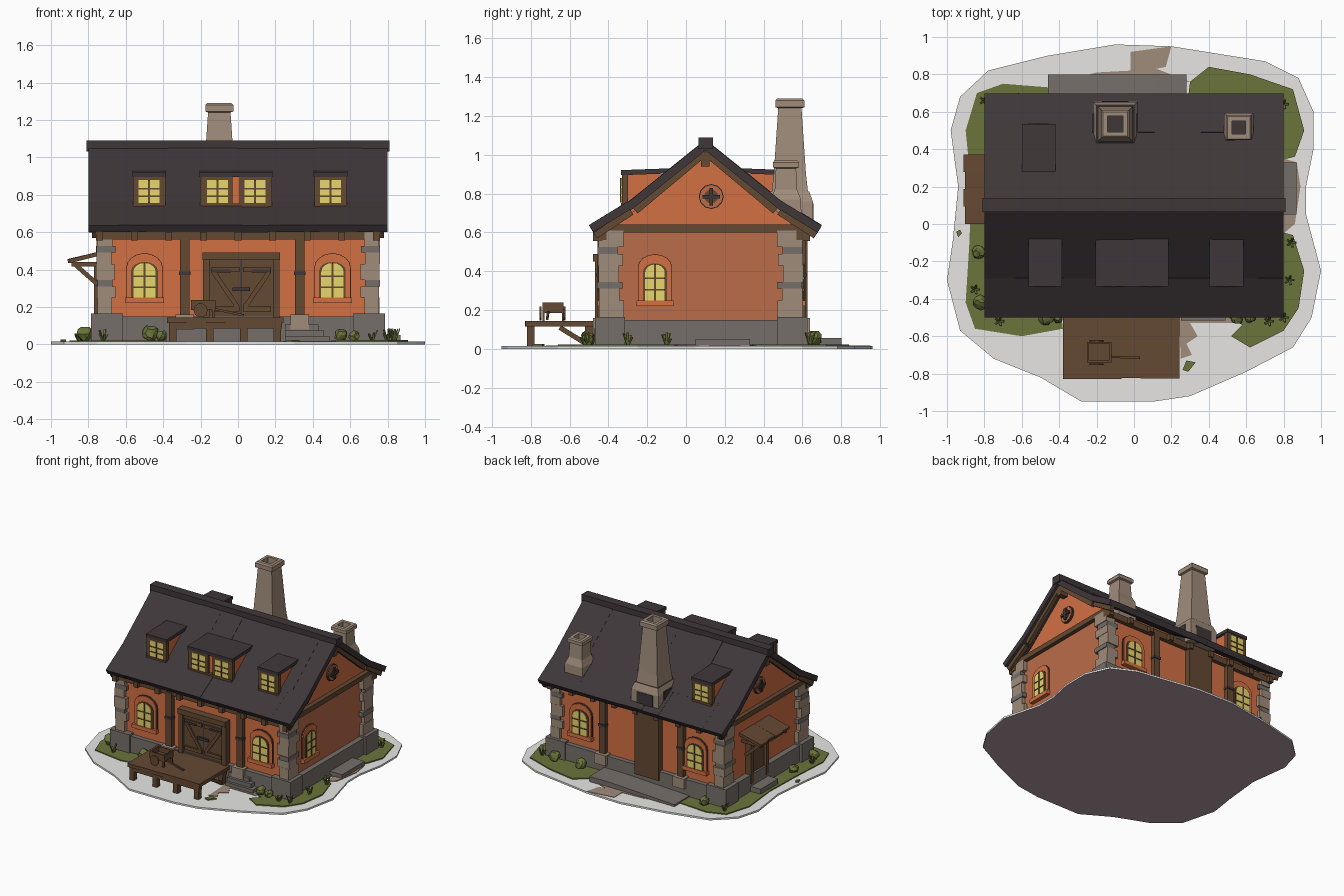
import bpy, bmesh, math, random
from mathutils import Matrix, Vector

random.seed(4)
if "Cube" in bpy.data.objects:
    bpy.data.objects.remove(bpy.data.objects["Cube"])


def material(name, *rgb):
    m = bpy.data.materials.new(name)
    m.use_nodes = True
    col = [((c / 255 + .055) / 1.055) ** 2.4 for c in rgb] + [1]
    m.diffuse_color = col
    m.node_tree.nodes["Principled BSDF"].inputs["Base Color"].default_value = col
    return m


SNOW = material("snow", 255, 254, 252)
GRASS = material("grass", 107, 116, 59)
PLASTER = material("orange plaster", 211, 112, 68)
WORN = material("worn plaster", 187, 108, 73)
ROOF = material("dark roof", 63, 55, 57)
WOOD = material("brown wood", 100, 72, 50)
STONE = material("warm stone", 160, 140, 123)
BASE = material("grey stone", 118, 111, 106)
GLASS = material("lit window", 243, 226, 114)
UNDER = material("underside", 177, 154, 163)

I = Matrix()


def finish(name, mats, bm, M=I, rule=None):
    bm.transform(M)
    bmesh.ops.recalc_face_normals(bm, faces=bm.faces)
    for f in bm.faces:
        f.normal_update()
        if rule:
            f.material_index = rule(f)
    me = bpy.data.meshes.new(name)
    bm.to_mesh(me)
    bm.free()
    for m in mats:
        me.materials.append(m)
    ob = bpy.data.objects.new(name, me)
    bpy.context.collection.objects.link(ob)
    return ob


def box(name, mat, x0, x1, y0, y1, z0, z1, M=I):
    bm = bmesh.new()
    S = Matrix.Diagonal((x1 - x0, y1 - y0, z1 - z0, 1))
    T = Matrix.Translation(((x0 + x1) / 2, (y0 + y1) / 2, (z0 + z1) / 2))
    bmesh.ops.create_cube(bm, size=1, matrix=T @ S)
    return finish(name, [mat], bm, M)


def extrude(name, mats, pts, y0, y1, M=I, rule=None):
    """Extrude an x-z outline along y."""
    bm = bmesh.new()
    a, b = [[bm.verts.new((x, y, z)) for x, z in pts] for y in (y0, y1)]
    bm.faces.new(a)
    bm.faces.new(b[::-1])
    for i in range(len(pts)):
        j = (i + 1) % len(pts)
        bm.faces.new((a[i], b[i], b[j], a[j]))
    return finish(name, mats, bm, M, rule)


def beam(name, mat, a, b, w, h, M=I):
    a, b = Vector(a), Vector(b)
    R = (b - a).to_track_quat('Y', 'Z').to_matrix().to_4x4()
    return box(name, mat, -w / 2, w / 2, 0, (b - a).length, -h / 2, h / 2, M @ Matrix.Translation(a) @ R)


def stack(name, mat, cx, cy, rings):
    """Square tapered stack with a dark flue in the last ring."""
    bm = bmesh.new()
    loops = [[bm.verts.new((cx + sx * r, cy + sy * r, z)) for sx, sy in ((-1, -1), (1, -1), (1, 1), (-1, 1))]
             for r, z in rings]
    for lo, hi in zip(loops, loops[1:]):
        for i in range(4):
            j = (i + 1) % 4
            bm.faces.new((lo[i], lo[j], hi[j], hi[i]))
    bm.faces.new(loops[0][::-1])
    flue = bm.faces.new(loops[-1])
    return finish(name, [mat, ROOF], bm, I, lambda f: int(f == flue))


def turn(deg):
    return Matrix.Rotation(math.radians(deg), 4, 'Z')


FLAT = Matrix.Rotation(math.radians(-90), 4, 'X')   # outline x-z becomes x-y
SIDE = turn(90)                                     # outline x-z becomes y-z
FRONT = Matrix.Translation((0, -.42, 0))
RIGHT = Matrix.Translation((.72, 0, 0)) @ turn(90)
BACK = Matrix.Translation((0, .58, 0)) @ turn(180)
LEFT = Matrix.Translation((-.72, 0, 0)) @ turn(-90)

# Ground with snow, grass and dirt patches
ground = [(.2, .95), (-.1, .96), (-.46, .9), (-.78, .82), (-.93, .68), (-.98, .5), (-.94, .2), (-.97, -.1),
          (-1, -.3), (-.93, -.57), (-.75, -.72), (-.5, -.82), (-.28, -.95), (.1, -.95), (.3, -.92), (.6, -.79),
          (.85, -.66), (.95, -.5), (1, -.25), (.92, .05), (.92, .2), (.96, .4), (.96, .6), (.88, .78), (.7, .87),
          (.45, .91)]
extrude("snowy_ground", [SNOW, UNDER], ground, -.014, 0, FLAT, lambda f: int(f.normal.z < -.5))
patches = {
    "dirt_path_back": (STONE, [(-.02, .82), (-.02, .92), (.2, .95), (.17, .84), (.12, .83), (.3, .76), (-.4, .76), (-.2, .81)]),
    "dirt_path_front": (STONE, [(.24, -.5), (.25, -.72), (.31, -.7), (.28, -.64), (.34, -.6), (.3, -.53), (.53, -.53), (.5, -.48)]),
    "dirt_right": (STONE, [(.8, -.05), (.86, 0), (.89, .2), (.87, .33), (.8, .35)]),
    "grass_left": (GRASS, [(-.4, .6), (-.45, .73), (-.7, .75), (-.84, .7), (-.9, .5), (-.87, .2), (-.88, -.1),
                           (-.9, -.42), (-.85, -.56), (-.6, -.6), (-.38, -.56), (-.4, -.4)]),
    "grass_right": (GRASS, [(.28, .6), (.3, .76), (.4, .84), (.62, .8), (.85, .72), (.91, .5), (.86, .36), (.78, .34),
                            (.78, -.04), (.85, -.06), (.91, -.25), (.88, -.45), (.8, -.57), (.62, -.66), (.52, -.6),
                            (.58, -.54), (.5, -.5), (.6, -.4)]),
    "grass_clump_front": (GRASS, [(.26, -.78), (.29, -.79), (.33, -.74), (.28, -.73)]),
    "grass_clump_left": (GRASS, [(-.95, -.04), (-.94, -.07), (-.92, -.05), (-.93, -.03)])}
for i, (name, (mat, pts)) in enumerate(patches.items()):
    extrude(name, [mat], pts, -.017 - i * .0015, -.01, FLAT)

# Walls, stone footing and corner stones
shell = [(-.42, .1), (.58, .1), (.58, .61), (.48, .7), (.1, 1.02), (-.28, .7), (-.42, .61)]
extrude("house_walls", [PLASTER], shell, -.72, .72, SIDE)
box("worn_right_wall", WORN, -.41, .57, -.004, 0, .15, .6, RIGHT)
box("stone_footing", BASE, -.765, .765, -.455, .615, .005, .15)
for sx in (-1, 1):
    for sy in (-1, 1):
        cx, cy = sx * .7, .075 + sy * .47
        box("footing_corner", BASE, cx - .085, cx + .085, cy - .075, cy + .08, .005, .165)
        z = .165
        for i in range(7):
            h = (.085, .06, .035)[i % 3]
            wx, wy = ((.08, .13), (.1, .105))[i % 2]
            ox, oy = sx * (.75 + random.uniform(0, .01)), .075 + sy * (.53 + random.uniform(-.008, .004))
            box("corner_stone", BASE if i % 3 == 2 else STONE, *sorted((ox, ox - sx * wx)),
                *sorted((oy, oy - sy * wy)), z, z + h)
            z += h

# Boarded roof with a softer pitch at the eaves
for s in (-1, 1):
    ridge, kink, eave = [(.1 + s * d, z) for d, z in ((0, 1.05), (.38, .745), (.588, .618))]
    tuck = (kink[0] + s * .02, kink[1] - .016)
    for part, lo, hi in (("upper", tuck, ridge), ("lower", eave, kink)):
        x = -.8
        while x < .79:
            w = min(random.uniform(.14, .28), .8 - x)
            c, dz = x + w / 2, random.uniform(-.003, .003)
            beam(part + "_roof_board", ROOF, (c, lo[0], lo[1] + dz), (c, hi[0], hi[1] + dz), w, .042)
            x += w
    # Gable boards, wall plate and rafter tails below the roof
    for x in (-.765, .765):
        for lo, hi in ((eave, kink), (kink, ridge)):
            beam("gable_board", WOOD, (x, lo[0] - s * .02, lo[1] - .034), (x, hi[0], hi[1] - .038), .03, .035)
    wall = -.43 if s < 0 else .59
    box("wall_plate", WOOD, -.76, .76, wall - .02, wall + .02, .56, .61)
    for i in range(9):
        x = -.74 + i * .185
        box("rafter_tail", WOOD, x - .018, x + .018, *sorted((wall, wall + s * .05)), .555, .6)
box("ridge_cap", ROOF, -.81, .81, .065, .138, 1.03, 1.09)
box("ridge_beam", WOOD, -.78, .78, .078, .122, .94, 1.0)

# Gable ends with tie beam and round vent
for M, c in ((RIGHT, .13), (LEFT, -.13)):
    mid = .08 if M is RIGHT else -.08
    box("tie_beam", WOOD, mid - .52, mid + .52, -.035, 0, .6, .64, M)
    for name, mat, r, d in (("vent_outline", ROOF, .064, .014), ("vent_ring", WORN, .059, .02),
                            ("vent_hole", WOOD, .036, .026)):
        pts = [(c + r * math.cos(a), .785 + r * math.sin(a)) for a in (math.tau * i / 12 for i in range(12))]
        extrude(name, [mat], pts, -d, 0, M)
    box("vent_bar", ROOF, c - .045, c + .045, -.035, 0, .776, .794, M)
    box("vent_bar", ROOF, c - .009, c + .009, -.035, 0, .74, .83, M)


def opening(x, z, w, h, rise):
    top = [(x + w / 2 * math.cos(a), z + h - rise + rise * math.sin(a)) for a in (math.pi * i / 8 for i in range(9))]
    if not rise:
        top = [(x + w / 2, z + h), (x - w / 2, z + h)]
    return [(x - w / 2, z), (x + w / 2, z)] + top


def window(M, x, z, w, h, arched=True):
    rise = w * .4 if arched else 0
    if arched:
        extrude("window_outline", [ROOF], opening(x, z, w + .077, h + .053, rise * 1.7), -.012, 0, M)
        extrude("window_surround", [PLASTER], opening(x, z, w + .07, h + .05, rise * 1.6), -.018, 0, M)
        box("window_sill", PLASTER, x - w / 2 - .045, x + w / 2 + .045, -.035, 0, z - .03, z, M)
    rim = .022 if arched else .05
    extrude("window_frame", [WOOD], opening(x, z - .005, w + rim, h + rim / 2, rise), -.025, 0, M)
    extrude("window_glass", [GLASS], opening(x, z, w, h, rise), -.029, 0, M)
    box("window_mullion", WOOD, x - .005, x + .005, -.034, 0, z, z + h, M)
    for t in (.3, .62):
        box("window_bar", WOOD, x - w / 2, x + w / 2, -.033, 0, z + h * t - .004, z + h * t + .004, M)


for M, x, w in ((FRONT, -.5, .12), (FRONT, .505, .12), (RIGHT, -.16, .1), (BACK, -.5, .12), (BACK, .5, .12)):
    window(M, x, .25, w, .185)

# Wall posts on stone blocks
for M, xs in ((FRONT, (-.285, .33)), (BACK, (-.3, .38))):
    for x in xs:
        box("wall_post", WOOD, x - .026, x + .026, -.035, 0, .15, .58, M)
        box("post_band", ROOF, x - .03, x + .03, -.04, 0, .37, .39, M)
        box("post_block", STONE, x - .05, x + .05, -.06, 0, .08, .16, M)

# Front gate
box("gate_panel", WOOD, -.17, .205, -.03, 0, .1, .46, FRONT)
box("gate_lintel", WOOD, -.19, .225, -.06, 0, .45, .49, FRONT)
for x in (-.17, .205):
    box("gate_jamb", WOOD, x - .018, x + .018, -.05, 0, .1, .455, FRONT)
for s in (-1, 1):
    c = .0175 + s * .085
    for z in (.19, .4):
        box("gate_rail", WOOD, c - .075, c + .075, -.042, 0, z - .014, z + .014, FRONT)
    beam("gate_brace", WOOD, (c + s * .065, -.035, .39), (c - s * .065, -.035, .2), .012, .025, FRONT)
    box("gate_hinge", ROOF, *sorted((c + s * .075, c - s * .03)), -.046, 0, .385, .4, FRONT)
box("gate_gap", ROOF, .014, .021, -.034, 0, .12, .45, FRONT)
box("gate_latch", ROOF, -.03, .065, -.046, 0, .285, .305, FRONT)

# Loading platform
for i in range(6):
    x = -.38 + i * .104
    box("platform_plank", WOOD, x, x + .104, -.83 + random.uniform(0, .006), -.44, .115, .143)
for y in (-.8, -.5):
    box("platform_joist", WOOD, -.37, .235, y - .02, y + .02, .085, .116)
    for x in (-.35, -.15, .03, .21):
        box("platform_leg", WOOD, x - .02, x + .02, y - .02, y + .02, .01, .09)
for x in (-.35, .21):
    beam("platform_brace", WOOD, (x, -.52, .03), (x, -.65, .11), .025, .025)

# Hand cart on the platform
box("cart_bed", WOOD, -.25, -.12, -.74, -.63, .185, .2)
for y in (-.74, -.64):
    box("cart_side", WOOD, -.25, -.12, y, y + .01, .2, .238)
    box("cart_leg", WOOD, -.14, -.125, y, y + .01, .143, .2)
for x in (-.25, -.13):
    box("cart_end", WOOD, x, x + .01, -.74, -.63, .2, .238)
beam("cart_handle", WOOD, (-.13, -.71, .19), (.03, -.715, .155), .012, .012)
for y in (-.75, -.625):
    pts = [(-.2 + .038 * math.cos(i * math.pi / 5), .182 + .038 * math.sin(i * math.pi / 5)) for i in range(10)]
    extrude("cart_wheel", [WOOD], pts, y - .005, y + .005)

# Stone steps, back ramp and back door
for i in range(3):
    box("front_step", BASE, .25, .49 - i * .03, -.515 + i * .02, -.44, .01, .045 + i * .03)
box("right_step", BASE, .75, .87, .05, .33, .01, .05)
extrude("back_ramp", [BASE], [(-.46, .005), (.28, .005), (.28, .055), (.1, .055), (-.46, .03)], .6, .8)
box("back_door", WOOD, -.01, .2, -.045, 0, .08, .6, BACK)

# Side entrance with a sloping porch roof
box("side_door", WOOD, -.26, -.1, -.03, 0, .08, .39, LEFT)
for x in (-.275, -.085):
    box("side_door_jamb", WOOD, x - .018, x + .018, -.05, 0, .08, .42, LEFT)
box("side_door_lintel", WOOD, -.3, -.06, -.05, 0, .39, .425, LEFT)
box("side_step", BASE, -.29, -.07, -.13, 0, .01, .06, LEFT)
for i in range(4):
    x = -.325 + i * .0925
    beam("porch_board", WOOD, (x, -.19 + .01 * (i % 2), .445), (x, 0, .49), .0925, .022, LEFT)
for x in (-.33, -.03):
    beam("porch_brace", WOOD, (x, -.16, .435), (x, -.03, .32), .024, .024, LEFT)
    box("porch_arm", WOOD, x - .012, x + .012, -.17, 0, .415, .44, LEFT)

# Dormers, with one on the back slope
MIRROR = Matrix.Translation((0, .2, 0)) @ turn(180)
for M, c, w, panes in ((I, -.475, .17, [0]), (I, -.01, .38, [-.1, .1]), (I, .495, .17, [0]), (MIRROR, .51, .17, [0])):
    box("dormer_body", PLASTER, c - w / 2 + .01, c + w / 2 - .01, -.31, 0, .7, .9, M)
    for dx in panes:
        window(M @ Matrix.Translation((0, -.305, 0)), c + dx, .755, .112, .125, False)
    box("dormer_sill", WOOD, c - w / 2, c + w / 2, -.335, -.29, .73, .752, M)
    for s in (-1, 1):
        x = c + s * (w / 2 - .01)
        box("dormer_post", WOOD, x - .012, x + .012, -.33, -.3, .74, .9, M)
    beam("dormer_roof", ROOF, (c, -.335, .908), (c, -.06, .918), w + .01, .026, M)

# Chimneys
stack("large_chimney_base", STONE, -.1, .535, [(.12, .62), (.118, .76), (.1, .81)])
box("chimney_soot_arch", ROOF, -.17, -.03, .58, .657, .62, .75)
box("chimney_soot_side", ROOF, -.222, .022, .49, .59, .62, .77)
stack("large_chimney", STONE, -.1, .535,
      [(.1, .75), (.083, .9), (.06, 1.24), (.075, 1.245), (.075, 1.28), (.065, 1.29), (.042, 1.29), (.042, 1.22)])
stack("small_chimney", STONE, .56, .515,
      [(.08, .62), (.078, .77), (.058, .82), (.052, .93), (.067, .935), (.067, .96), (.06, .97), (.035, .97), (.035, .92)])

# Bushes and grass tufts around the footing
for x, y, r in ((-.82, -.42, .04), (-.47, -.5, .045), (-.41, -.5, .03), (.55, -.5, .035), (.62, -.5, .03), (-.83, -.15, .035),
                (.68, .66, .04), (.45, .66, .04), (-.62, .66, .035)):
    bm = bmesh.new()
    bmesh.ops.create_icosphere(bm, subdivisions=2, radius=r)
    for v in bm.verts:
        v.co *= random.uniform(.8, 1.15)
    finish("bush", [GRASS], bm, Matrix.Translation((x, y, r + .015)))
for x, y in ((.8, -.5), (.83, -.3), (-.72, -.52), (.72, -.52), (.8, .64), (-.8, .66), (.84, -.1), (-.85, -.35)):
    for k in range(5):
        a = math.tau * k / 5
        tip = (x + .025 * math.cos(a), y + .025 * math.sin(a), random.uniform(.05, .085))
        beam("grass_blade", GRASS, (x, y, .01), tip, .012, .006)
